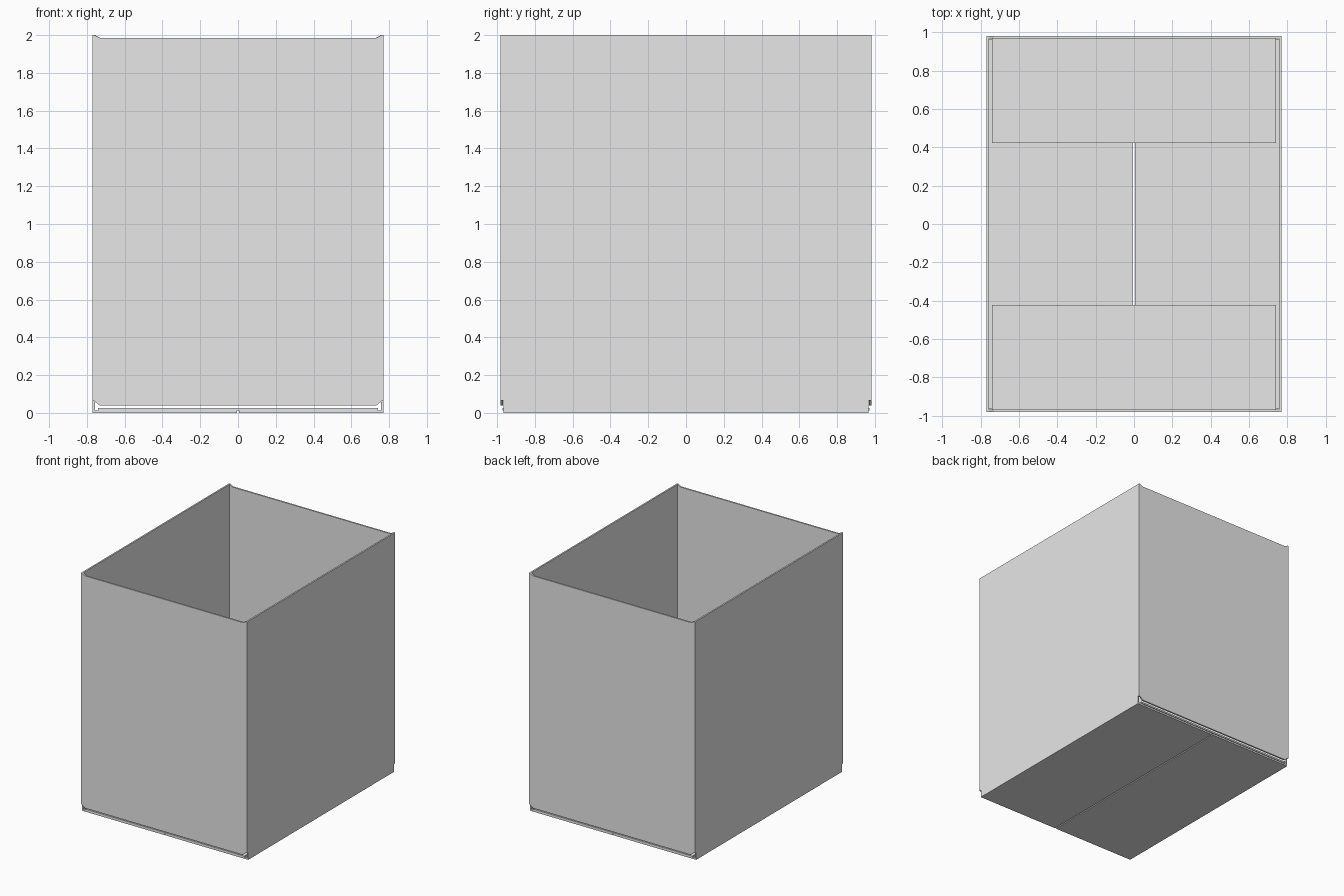
import bpy
import bmesh
from mathutils import Vector

cube = bpy.data.objects.get("Cube")
if cube:
    bpy.data.objects.remove(cube, do_unlink=True)

HALF_X, HALF_Y, HEIGHT, BOARD = 0.77, 0.982, 2.0, 0.013

grey = bpy.data.materials.new("light_grey_board")
grey.use_nodes = True
grey.diffuse_color = (0.8, 0.8, 0.8, 1)
grey.node_tree.nodes["Principled BSDF"].inputs["Base Color"].default_value = (0.8, 0.8, 0.8, 1)


def add_object(name, bm):
    bmesh.ops.recalc_face_normals(bm, faces=bm.faces)
    mesh = bpy.data.meshes.new(name)
    bm.to_mesh(mesh)
    bm.free()
    mesh.materials.append(grey)
    obj = bpy.data.objects.new(name, mesh)
    bpy.context.collection.objects.link(obj)


def wall(name, half_outline, limit, place):
    """Upright board mirrored about its middle, mitred at its upright edges."""
    outline = half_outline + [(-u, z) for u, z in reversed(half_outline)]
    bm = bmesh.new()
    outer = [bm.verts.new(place(u, z, 0)) for u, z in outline]
    inner = [bm.verts.new(place(max(-limit, min(limit, u)), z, BOARD)) for u, z in outline]
    bm.faces.new(outer)
    bm.faces.new(inner[::-1])
    for i in range(len(outline)):
        j = (i + 1) % len(outline)
        bm.faces.new((outer[i], outer[j], inner[j], inner[i]))
    add_object(name, bm)


def board(name, low, high):
    low, high = Vector(low), Vector(high)
    bm = bmesh.new()
    bmesh.ops.create_cube(bm, size=1)
    for v in bm.verts:
        v.co = (low + high) / 2 + v.co * (high - low)
    add_object(name, bm)


# Half outlines: the end walls dip between their corners, the sides are notched
end_outline = [(0.73, 0.038), (0.765, 0.065), (HALF_X, 0.065),
               (HALF_X, HEIGHT), (0.76, HEIGHT), (0.73, 1.985)]
side_outline = [(0.965, 0), (0.965, 0.065), (HALF_Y, 0.065), (HALF_Y, HEIGHT)]

# Front and back walls with the short inner flaps
for name, s in (("front", -1), ("back", 1)):
    wall(name + "_wall", end_outline, HALF_X - BOARD,
         lambda u, z, d: (u, s * (HALF_Y - d), z))
    ys = sorted((s * 0.422, s * 0.972))
    board(name + "_inner_flap", (-0.74, ys[0], BOARD), (0.74, ys[1], 2 * BOARD))

# Side walls with the long outer flaps that meet in the middle
for name, s in (("right", -1), ("left", 1)):
    wall(name + "_wall", side_outline, HALF_Y - BOARD,
         lambda u, z, d: (s * (HALF_X - d), u, z))
    xs = sorted((s * 0.005, s * (HALF_X - BOARD)))
    board(name + "_outer_flap", (xs[0], -0.965, 0), (xs[1], 0.965, BOARD))
